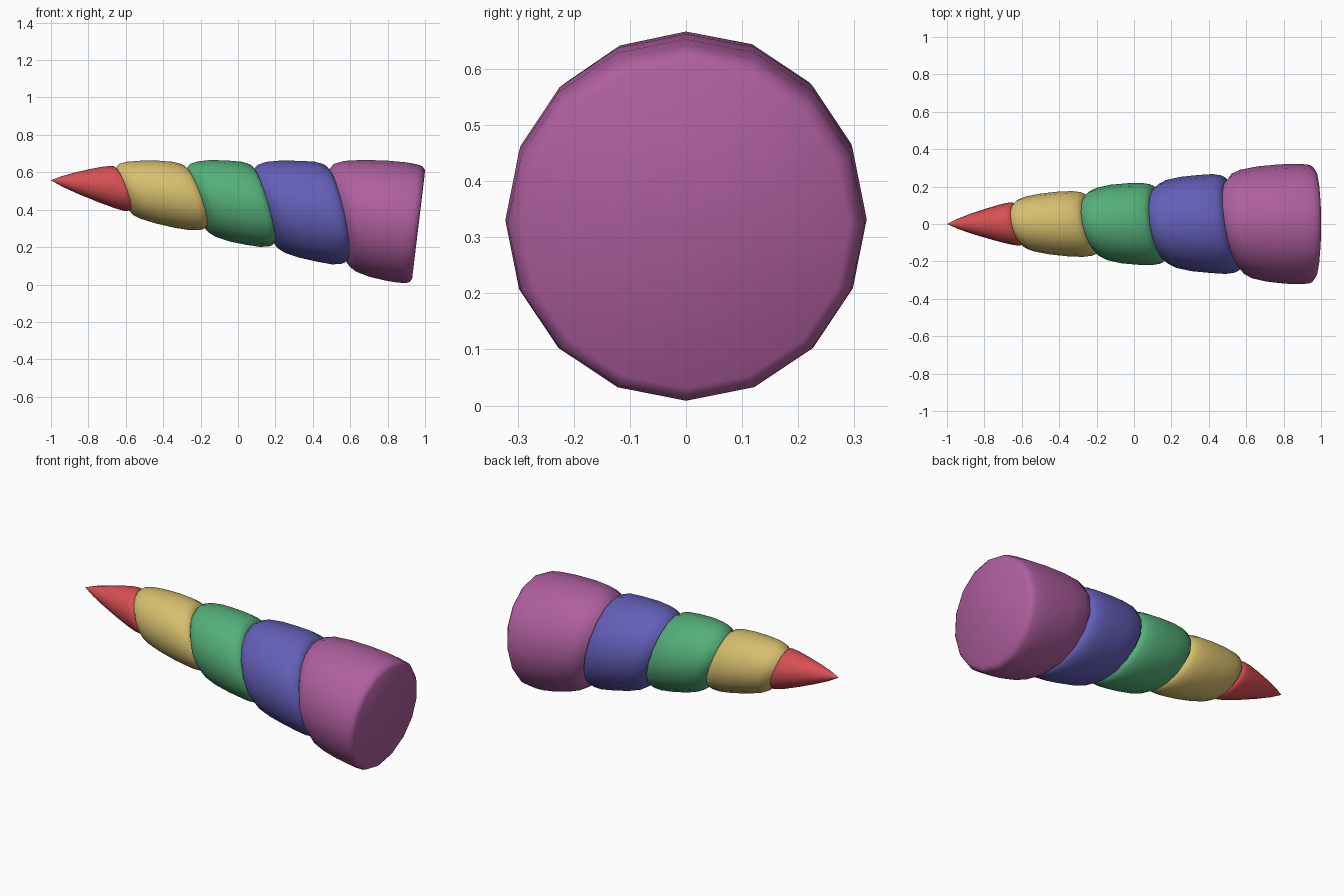
import bpy, bmesh, math
from mathutils import Vector

if "Cube" in bpy.data.objects:
    bpy.data.objects.remove(bpy.data.objects["Cube"])

SIDES = 16
TIP = Vector((-1.0, 0.0, 0.557))
AXIS = Vector((1.965, 0.0, -0.236)).normalized()      # tip to base
UP = Vector((-AXIS.z, 0.0, AXIS.x))                   # across the horn
SIDE = Vector((0, 1, 0))

# Tilted seams between bands: distance from the tip, sideways tilt, vertical tilt
SEAMS = [(0.0, 0, 0), (0.387, -0.022, -0.052), (0.782, -0.03, -0.070),
         (1.148, -0.026, -0.078), (1.545, -0.037, -0.078), (1.98, 0, 0)]

# Position along each band, and the band's swelling radius there
STEPS = [0, .05, .15, .35, .6, .8, .92, .97, 1]
BANDS = [
    ("tip_band", "red", (.68, .078, .085),
     [0, .009, .027, .055, .085, .106, .115, .115, .108]),
    ("second_band", "yellow", (.68, .52, .155),
     [.108, .132, .147, .162, .173, .176, .170, .162, .150]),
    ("third_band", "green", (.09, .43, .19),
     [.150, .177, .194, .210, .218, .220, .213, .205, .190]),
    ("fourth_band", "blue", (.127, .114, .485),
     [.190, .215, .235, .252, .262, .267, .260, .250, .235]),
    ("base_band", "magenta", (.43, .115, .35),
     [.235, .268, .290, .308, .319, .322, .318, .310, .292]),
]


def seam(i, c, s):
    t, a, b = SEAMS[i]
    return t + a * c + b * s


for i, (name, colour, rgb, radii) in enumerate(BANDS):
    bm = bmesh.new()
    rings = []
    for u, r in zip(STEPS, radii):
        if r == 0:
            rings.append([bm.verts.new(TIP)] * SIDES)
            continue
        ring = []
        for k in range(SIDES):
            ang = math.tau * k / SIDES
            c, s = math.cos(ang), math.sin(ang)
            t = seam(i, c, s) * (1 - u) + seam(i + 1, c, s) * u
            ring.append(bm.verts.new(TIP + AXIS * t + (SIDE * c + UP * s) * r))
        rings.append(ring)
    # Skin the rings
    for p, q in zip(rings, rings[1:]):
        for k in range(SIDES):
            n = (k + 1) % SIDES
            if p[k] is p[n]:
                bm.faces.new((p[k], q[n], q[k]))
            else:
                bm.faces.new((p[k], p[n], q[n], q[k]))
    # Flat base on the last band
    if i == len(BANDS) - 1:
        bm.faces.new(rings[-1])
    bmesh.ops.recalc_face_normals(bm, faces=bm.faces)
    # Make sure the sides face outward
    f = bm.faces[SIDES * 3]
    mid = f.calc_center_median()
    radial = mid - TIP - AXIS * (mid - TIP).dot(AXIS)
    if f.normal.dot(radial) < 0:
        bmesh.ops.reverse_faces(bm, faces=bm.faces)
    mesh = bpy.data.meshes.new(name)
    bm.to_mesh(mesh)
    bm.free()
    mat = bpy.data.materials.new(colour)
    mat.diffuse_color = (*rgb, 1)
    mat.use_nodes = True
    mat.node_tree.nodes["Principled BSDF"].inputs["Base Color"].default_value = mat.diffuse_color
    mesh.materials.append(mat)
    obj = bpy.data.objects.new(name, mesh)
    bpy.context.collection.objects.link(obj)
    bpy.ops.object.select_all(action='DESELECT')
    obj.select_set(True)
    bpy.context.view_layer.objects.active = obj
    bpy.ops.object.shade_smooth_by_angle(angle=math.radians(45))
